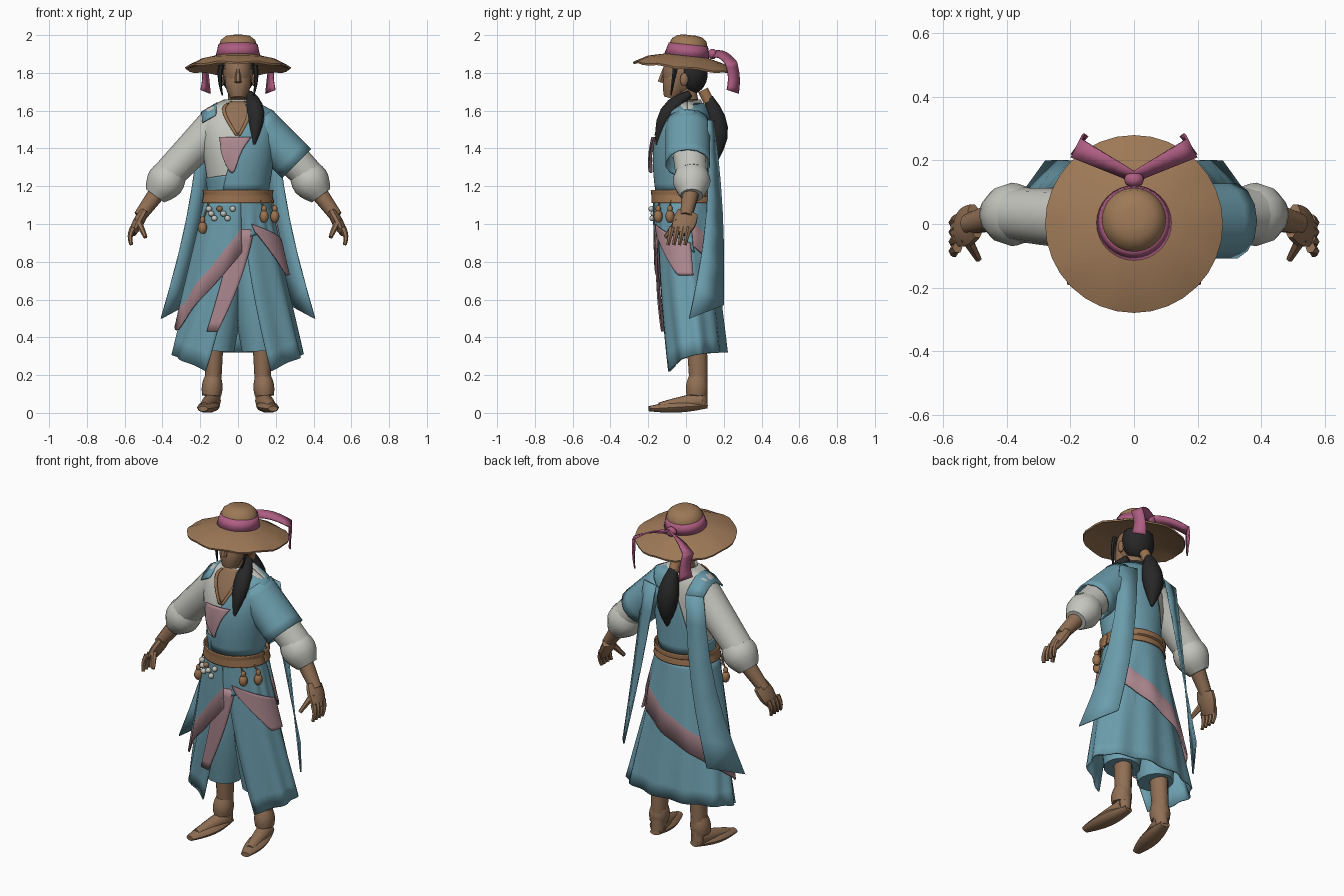
import bpy, bmesh
from math import sin, cos, pi, tau, radians, sqrt
from mathutils import Vector

if "Cube" in bpy.data.objects:
    bpy.data.objects.remove(bpy.data.objects["Cube"])


def material(name, *rgb):
    mat = bpy.data.materials.new(name)
    mat.use_nodes = True
    mat.diffuse_color = (*rgb, 1)
    mat.node_tree.nodes["Principled BSDF"].inputs["Base Color"].default_value = (*rgb, 1)
    return mat


BLUE = material("robe blue", .15, .34, .42)
WHITE = material("shirt white", .56, .56, .52)
ROSE = material("dusty rose", .42, .25, .28)
MAGENTA = material("ribbon magenta", .42, .11, .22)
STRAW = material("straw", .34, .19, .095)
SKIN = material("skin", .28, .16, .09)
LEATHER = material("leather", .33, .17, .08)
HAIR = material("hair black", .02, .02, .02)
parts = []


def surface(name, rows, colour, trim_colour=None, closed=True, cap=True, cloth=False, mirror=False):
    """Join rows of points into a surface; the last row may have its own colour."""
    bm = bmesh.new()
    grid = [[bm.verts.new(point) for point in row] for row in rows]
    count = len(grid[0])
    for upper, lower in zip(grid, grid[1:]):
        for j in range(count if closed else count - 1):
            k = (j + 1) % count
            face = bm.faces.new((upper[j], upper[k], lower[k], lower[j]))
            face.material_index = int(trim_colour is not None and lower is grid[-1])
    if closed and cap:
        bm.faces.new(grid[0])
        bm.faces.new(grid[-1])
    bmesh.ops.recalc_face_normals(bm, faces=bm.faces)
    mesh = bpy.data.meshes.new(name)
    bm.to_mesh(mesh)
    bm.free()
    mesh.materials.append(colour)
    if trim_colour:
        mesh.materials.append(trim_colour)
    part = bpy.data.objects.new(name, mesh)
    bpy.context.collection.objects.link(part)
    if cloth:
        part.modifiers.new("cloth thickness", "SOLIDIFY").thickness = .008
    if mirror:
        part.modifiers.new("other side", "MIRROR")
    parts.append(part)


def bow(start, end, bend=(0, 0, 0), steps=6):
    """Points from start to end, pushed sideways in the middle by bend."""
    start, end, bend = Vector(start), Vector(end), Vector(bend)
    return [start.lerp(end, i / steps) + bend * sin(pi * i / steps) for i in range(steps + 1)]


def limb(name, colour, start, end, first, last, bulge=0, depth=1, bend=(0, 0, 0), sides=10, **options):
    """Tapered, optionally bent and bulging tube; depth flattens its section."""
    path = bow(start, end, bend)
    steps = len(path) - 1
    span = path[-1] - path[0]
    lengthwise = abs(span.y) > abs(span.z)
    reference = Vector((0, not lengthwise, lengthwise))
    rows = []
    for i, centre in enumerate(path):
        along = path[min(i + 1, steps)] - path[max(i - 1, 0)]
        across = along.cross(reference).normalized()
        out = across.cross(along).normalized() * depth
        t = i / steps
        radius = first + (last - first) * t + bulge * sin(pi * t)
        rows.append([centre + radius * (across * cos(tau * j / sides) + out * sin(tau * j / sides))
                     for j in range(sides)])
    surface(name, rows, colour, **options)


def ball(name, colour, centre, size, sides=10, **options):
    rows = []
    for i in range(1, sides):
        ring, height = sin(pi * i / sides), cos(pi * i / sides)
        rows.append([Vector(centre) + Vector((size[0] * ring * cos(tau * j / sides),
                                              size[1] * ring * sin(tau * j / sides),
                                              size[2] * height)) for j in range(sides)])
    surface(name, rows, colour, **options)


def strip(name, colour, one_edge, other_edge, mirror=True):
    surface(name, list(zip(one_edge, other_edge)), colour, closed=False, cloth=True, mirror=mirror)


def body(angle, z, off=0):
    """Point on the clothed body: flared below the waist, rounded at the shoulders."""
    waist = 1.15
    if z < waist:
        s = waist - z
        width, front, back = .15 + .23 * s, .15 - .05 * s * s, .12 + .115 * s
    else:
        s = min(1, 2 * (z - waist))
        width = (.15 + .08 * s) * sqrt(max(.1, 1 - s ** 10))
        front = (.15 + .02 * sin(pi * s)) * (1 - .6 * s ** 4)
        back = .13 * (1 - .4 * s ** 8)
    a = radians(angle)
    return Vector(((width + off) * cos(a),
                   (back - front) / 2 + ((back + front) / 2 + off) * sin(a), z))


def wrap(name, colour, top, hem, off, left=(0, 0), right=(360, 360),
         trim=0, trim_colour=None, fold=0, columns=40, steps=12):
    """Cloth laid on the body between two edges, each an angle at top and at hem."""
    rows = []
    for i in range(steps + bool(trim)):
        v = min(1, i / (steps - 1))
        row = []
        for j in range(columns + 1):
            u = j / columns
            upper = top(u) if callable(top) else top
            lower = hem(u) if callable(hem) else hem
            z = lower if i == steps else upper + (lower + trim - upper) * v
            start = left[0] + (left[1] - left[0]) * v
            end = right[0] + (right[1] - right[0]) * v
            ripple = fold * v * sin(u * columns + v)
            row.append(body(start + (end - start) * u, z, off + ripple))
        rows.append(row)
    surface(name, rows, colour, trim_colour, closed=False, cloth=True)


# Torso clothing
wrap("shirt", WHITE, 1.66, 1.1, 0)
wrap("robe_top", BLUE, 1.64, 1.17, .01, (-70, -120), (85, 135))
wrap("robe_underarm", BLUE, lambda u: 1.22 + .04 * u, 1.15, .008, (-230, -230), (-105, -105))
wrap("chest_opening", SKIN, 1.65, 1.48, .008, (-120, -95), (-60, -85), columns=8)
wrap("necklace_right", LEATHER, 1.64, 1.47, .016, (-122, -94), (-116, -90), columns=2)
wrap("necklace_left", LEATHER, 1.64, 1.47, .016, (-68, -90), (-62, -86), columns=2)
wrap("chest_scarf", ROSE, 1.46, lambda u: 1.38 - .11 * sin(pi * u), .03,
     (-116, -114), (-72, -86), fold=.006, columns=10)
wrap("belt", LEATHER, 1.18, 1.11, .025)

# Skirt, open at the front, and its draped layers
wrap("skirt", BLUE, 1.18, lambda u: .32 - .1 * (2 * u - 1) ** 4, 0,
     (-86, -62), (276, 242), fold=.01, columns=56)
wrap("overskirt", BLUE, 1.12, lambda u: .43 + max(.65 * (.7 - u), 1.4 * (u - .7)), .024,
     (12, 12), (275, 275), trim=.13, trim_colour=ROSE, fold=.005, columns=48)
wrap("front_drape", BLUE, 1.12, lambda u: .85 + .1 * sin(pi * u), .016,
     (-110, -110), (14, 14), fold=.004)
wrap("front_sash", ROSE, .97, .43, .018, (-98, -120), (-66, -109), columns=6)
wrap("hip_sash", ROSE, lambda u: 1 - .1 * u, lambda u: .96 - .23 * min(1, 1.6 * u), .028,
     (-70, -66), (8, 8), columns=14)
limb("trousers", BLUE, (.08, .02, 1), (.12, .04, .33), .09, .1, .03, sides=14, mirror=True)

# Long hanging panels, the right one tied over the bare shoulder
strip("shoulder_strap", BLUE, bow((-.19, -.085, 1.54), (-.2, .12, 1.55), (0, 0, .05)),
      bow((-.12, -.105, 1.58), (-.1, .15, 1.55), (0, 0, .08)), mirror=False)
strip("hanging_panels", BLUE, bow((.2, .12, 1.55), (.41, .02, .5), (-.03, .04, 0)),
      bow((.1, .15, 1.55), (.28, .2, .57), (-.02, .02, 0)))

# Sleeves, arms and hands
limb("upper_sleeves", WHITE, (.12, .01, 1.52), (.37, .03, 1.26), .1, .085, sides=12, mirror=True)
limb("sleeve_puffs", WHITE, (.33, .03, 1.3), (.44, .03, 1.15), .07, .06, .035, sides=12, mirror=True)
limb("shoulder_shawl", BLUE, (.1, .01, 1.53), (.31, .01, 1.32), .11, .11, depth=1.1,
     sides=14, cap=False, cloth=True)
limb("forearms", SKIN, (.41, .03, 1.19), (.52, 0, 1.04), .048, .034, mirror=True)
limb("palms", SKIN, (.5, .01, 1.06), (.56, -.03, .95), .026, .02, .006, 2.2, mirror=True)
for i in range(4):
    y = .03 * i - .075
    limb(f"fingers_{i + 1}", SKIN, (.556, y, .98), (.565, y - .02, .89), .017, .01,
         bend=(.01, 0, 0), sides=6, mirror=True)
limb("thumbs", SKIN, (.53, -.04, 1.02), (.49, -.11, .93), .02, .011, sides=6, mirror=True)

# Legs and feet
limb("legs", SKIN, (.125, .055, .45), (.135, .07, .04), .052, .04, depth=1.15, mirror=True)
limb("ankle_wraps", SKIN, (.133, .06, .19), (.14, .055, .09), .044, .05, .008, 1.1, mirror=True)
limb("insteps", SKIN, (.135, .08, .065), (.178, -.14, .03), .046, .026, .003, mirror=True)
limb("feet", SKIN, (.13, .11, .04), (.185, -.195, .022), .03, .026, .028, .55, mirror=True)

# Head
limb("neck", SKIN, (0, .02, 1.6), (0, 0, 1.75), .056, .05)
ball("skull", SKIN, (0, -.02, 1.8), (.077, .106, .12), sides=14)
limb("jaw", SKIN, (0, -.05, 1.77), (0, -.08, 1.665), .07, .04, .008)
limb("nose", SKIN, (0, -.115, 1.82), (0, -.135, 1.75), .01, .018, sides=6)
ball("ears", SKIN, (.085, -.01, 1.765), (.014, .022, .035), mirror=True)

# Hair
ball("back_hair", HAIR, (0, .035, 1.8), (.095, .082, .11), sides=14)
limb("side_locks", HAIR, (.09, -.055, 1.84), (.082, -.08, 1.68), .016, .004,
     bend=(.01, 0, 0), sides=6, mirror=True)
limb("hair_tie", LEATHER, (0, .09, 1.71), (0, .12, 1.65), .03, .03)
limb("ponytail", HAIR, (0, .12, 1.67), (.01, .165, 1.34), .025, .008, .044, .95, (0, .025, 0))
limb("front_lock", HAIR, (.06, .02, 1.69), (.085, -.155, 1.42), .02, .006, .034, .95,
     (.02, -.03, .03))


# Straw hat, tilted back a little
def hat_ring(radius, height, sides=32):
    wave = .005 if radius > .25 else 0
    shift = max(0, height - 1.87) / 6
    angles = [tau * j / sides for j in range(sides)]
    return [(radius * cos(a), shift + radius * sin(a),
             height - .11 * radius * sin(a) + wave * sin(9 * a)) for a in angles]


outline = [(.1, 1.86), (.2, 1.845), (.278, 1.82), (.28, 1.83), (.2, 1.87), (.115, 1.89),
           (.1, 1.95), (.09, 1.975), (.065, 1.994), (.03, 2)]
surface("hat", [hat_ring(*point) for point in outline], STRAW)
surface("hat_band", [hat_ring(.118, 1.89), hat_ring(.104, 1.95)], MAGENTA, cap=False, cloth=True)
ball("ribbon_knot", MAGENTA, (0, .14, 1.9), (.032, .025, .028))
strip("ribbon_loops", MAGENTA, bow((0, .16, 1.92), (.17, .27, 1.86), (0, 0, .02)),
      bow((0, .13, 1.88), (.2, .21, 1.85), (0, 0, .02)))
strip("ribbon_tails", MAGENTA, bow((.17, .27, 1.86), (.15, .28, 1.69), (0, .01, 0)),
      bow((.2, .21, 1.85), (.2, .22, 1.71), (-.01, .01, 0)))

# Beads, gourds and cords hanging from the belt
for i in range(7):
    spot = body(-140 + 7 * i, 1.08 - .025 * (i % 3), .035)
    ball(f"bead_{i + 1}", LEATHER if i == 3 else WHITE, spot, (.016, .016, .016), sides=8)
for i, (angle, z) in enumerate([(-145, .98), (-50, 1.04), (-25, 1.04)]):
    spot = body(angle, z, .04)
    neck = spot + Vector((0, 0, .04))
    ball(f"gourd_{i + 1}", LEATHER, spot, (.024, .024, .034), sides=8)
    ball(f"gourd_neck_{i + 1}", LEATHER, neck, (.014, .014, .02), sides=8)
    limb(f"cord_{i + 1}", LEATHER, body(angle, 1.14, .025), neck, .005, .005, sides=5)

# Soft shading that keeps firm edges
bpy.ops.object.select_all(action="DESELECT")
for part in parts:
    part.select_set(True)
bpy.context.view_layer.objects.active = parts[0]
bpy.ops.object.shade_smooth_by_angle(angle=radians(45))
